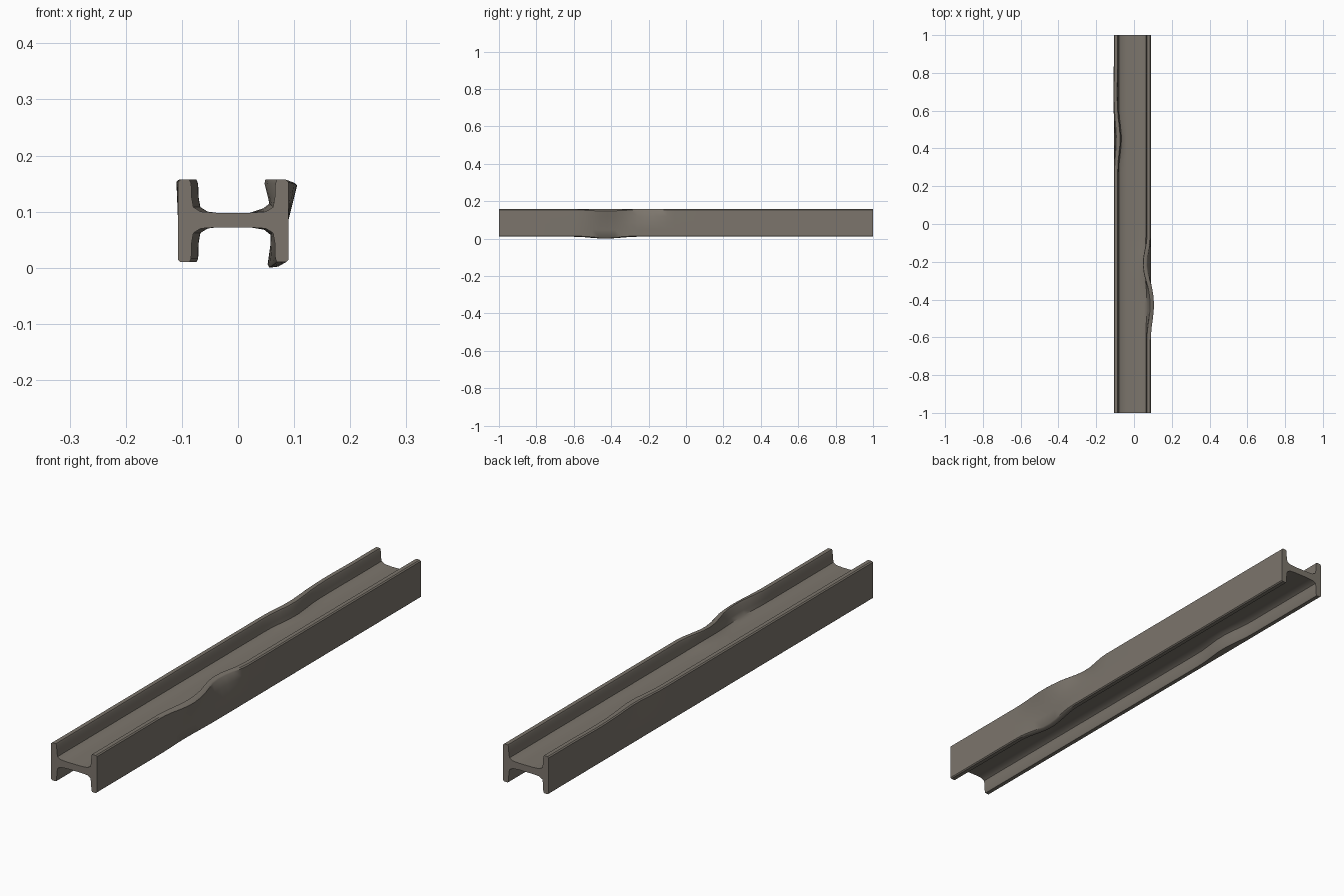
import bpy, bmesh, math

if "Cube" in bpy.data.objects:
    bpy.data.objects.remove(bpy.data.objects["Cube"])

steel = bpy.data.materials.new("weathered_steel")
steel.diffuse_color = (0.2, 0.178, 0.15, 1)
steel.use_nodes = True
steel.node_tree.nodes["Principled BSDF"].inputs["Base Color"].default_value = steel.diffuse_color

# Right half of the H section, from the web top centre clockwise round the flange
C = -0.0085                       # section centre in x
half = [(0.03, 0.098), (0.058, 0.100), (0.071, 0.108), (0.074, 0.125), (0.075, 0.150), (0.078, 0.157),
        (0.094, 0.157), (0.0985, 0.153), (0.0985, 0.12), (0.0985, 0.085), (0.0985, 0.05),
        (0.0985, 0.014), (0.094, 0.010), (0.078, 0.010), (0.075, 0.016),
        (0.074, 0.045), (0.071, 0.062), (0.058, 0.070), (0.03, 0.072)]
section = [(C + x, z) for x, z in half] + [(C - x, z) for x, z in reversed(half)]


def bump(y, centre, width):
    """Smooth hump of height 1 at centre, zero beyond width."""
    t = abs(y - centre) / width
    return 0.5 + 0.5 * math.cos(math.pi * t) if t < 1 else 0.0


def dent(x, y, z):
    top = max(0.0, min(1.0, (z - 0.085) / 0.07))
    low = max(0.0, min(1.0, (0.085 - z) / 0.07))
    if x > 0.045:
        # right flange: knocked in, then twisted out at the top and in at the bottom
        twist = bump(y, -0.43, 0.17)
        dx = -0.021 * top * bump(y, -0.21, 0.15) + 0.016 * top * twist - 0.014 * low * twist
        dz = -0.010 * low * twist * (1.0 if x < 0.08 else 0.8) - 0.006 * top * twist * (x > 0.08)
        if x < 0.066 and 0.09 < z < 0.115:
            dz += 0.006 * bump(y, -0.21, 0.15)
        return x + dx, y, z + dz
    if x < -0.06:
        # left flange: shallow dent with a slight outward bulge beside it
        push = bump(y, 0.45, 0.16)
        dx = 0.009 * push * top - 0.003 * bump(y, 0.7, 0.15) * top
        if x > -0.09:
            dx += 0.013 * push * (1 - 0.7 * top)
        return x + dx, y, z
    return x, y, z


# Sweep the section along y, with closer stations where the beam is dented
stations = [-1, -0.8] + [-0.62 + 0.04 * i for i in range(15)] + [0.1]
stations += [0.27 + 0.05 * i for i in range(13)] + [1]
bm = bmesh.new()
rings = [[bm.verts.new(dent(x, y, z)) for x, z in section] for y in stations]
n = len(section)
for a, b in zip(rings, rings[1:]):
    for i in range(n):
        j = (i + 1) % n
        bm.faces.new((a[i], a[j], b[j], b[i]))
bm.faces.new(rings[0])
bm.faces.new(rings[-1])
bmesh.ops.recalc_face_normals(bm, faces=bm.faces[:])

mesh = bpy.data.meshes.new("dented_beam")
bm.to_mesh(mesh)
bm.free()
mesh.materials.append(steel)
beam = bpy.data.objects.new("dented_beam", mesh)
bpy.context.collection.objects.link(beam)
bpy.context.view_layer.objects.active = beam
beam.select_set(True)
bpy.ops.object.shade_smooth_by_angle(angle=math.radians(40))
